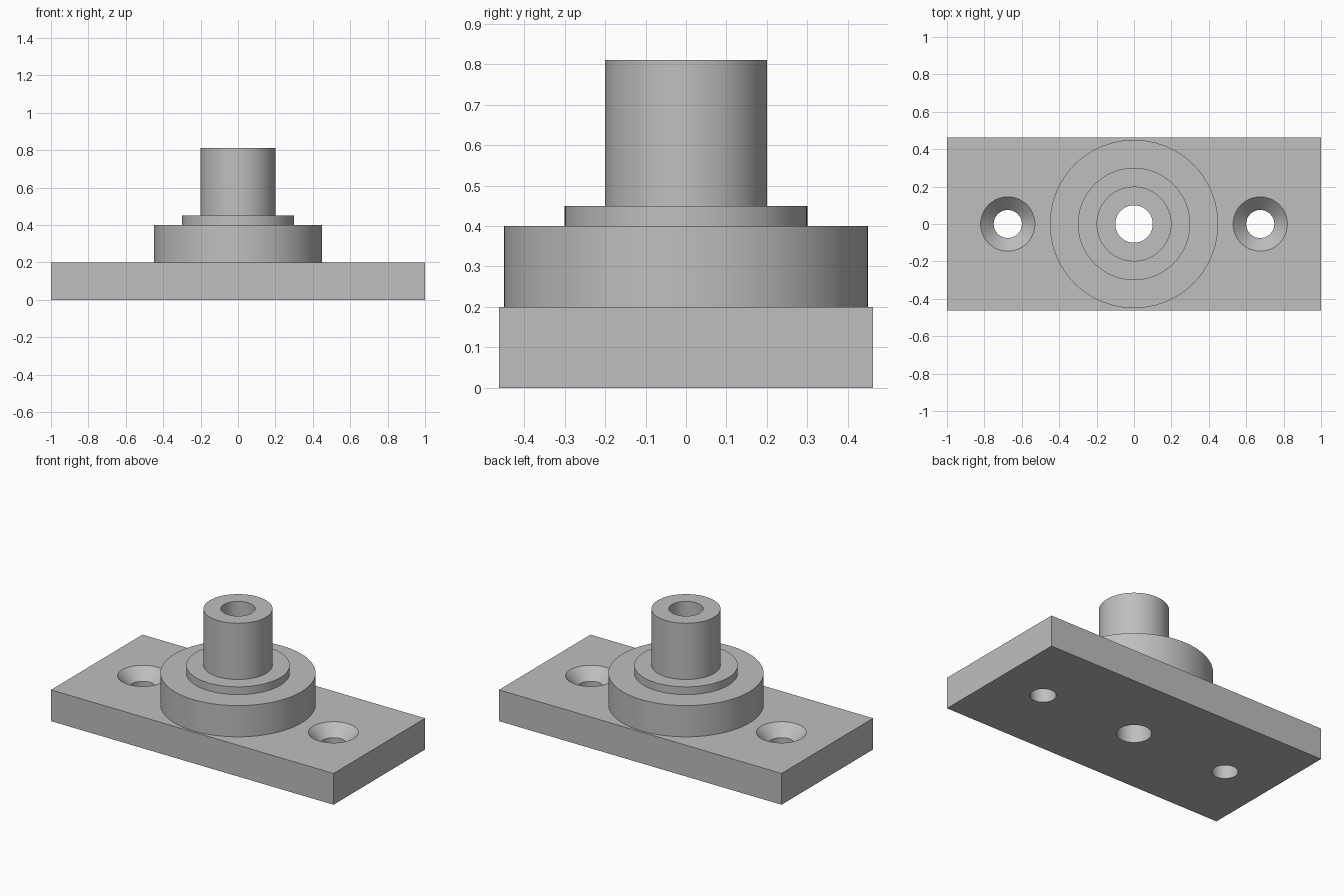
import bpy, bmesh, math
from mathutils import Matrix

cube = bpy.data.objects.get("Cube")
if cube:
    bpy.data.objects.remove(cube, do_unlink=True)

# Single plain metal colour
metal = bpy.data.materials.new("grey metal")
metal.use_nodes = True
COLOUR = (0.52, 0.52, 0.52, 1.0)
metal.diffuse_color = COLOUR
metal.node_tree.nodes["Principled BSDF"].inputs["Base Color"].default_value = COLOUR

PLATE_W, PLATE_D, PLATE_H = 2.0, 0.925, 0.2
SCREW_X = 0.675
SEGMENTS = 96


def add_object(name, bm):
    mesh = bpy.data.meshes.new(name)
    bmesh.ops.recalc_face_normals(bm, faces=bm.faces)
    bm.to_mesh(mesh)
    bm.free()
    mesh.materials.append(metal)
    obj = bpy.data.objects.new(name, mesh)
    bpy.context.collection.objects.link(obj)
    return obj


def turned_solid(name, profile, x=0.0):
    """Closed solid turned around a vertical axis from (radius, height) points."""
    bm = bmesh.new()
    rings = []
    for r, z in profile:
        rings.append([bm.verts.new((x + r * math.cos(a), r * math.sin(a), z))
                      for a in (math.tau * i / SEGMENTS for i in range(SEGMENTS))])
    for low, high in zip(rings, rings[1:]):
        for i in range(SEGMENTS):
            j = (i + 1) % SEGMENTS
            bm.faces.new((low[i], low[j], high[j], high[i]))
    bm.faces.new(rings[0][::-1])
    bm.faces.new(rings[-1])
    return add_object(name, bm)


def combine(target, tool, operation):
    """Apply a boolean and discard the tool."""
    mod = target.modifiers.new(operation.title(), 'BOOLEAN')
    mod.operation, mod.solver, mod.object = operation, 'EXACT', tool
    bpy.context.view_layer.objects.active = target
    bpy.ops.object.modifier_apply(modifier=mod.name)
    bpy.data.objects.remove(tool, do_unlink=True)


# Rectangular mounting plate
bm = bmesh.new()
bmesh.ops.create_cube(bm, size=1.0, matrix=Matrix.Translation((0, 0, PLATE_H / 2))
                      @ Matrix.Diagonal((PLATE_W, PLATE_D, PLATE_H, 1)))
flange = add_object("flanged_spigot_plate", bm)

# Stepped boss: wide collar, thin shoulder and tall spigot, rooted in the plate
boss = turned_solid("stepped_boss", [(0.45, 0.1), (0.45, 0.4), (0.3, 0.4),
                                     (0.3, 0.45), (0.2, 0.45), (0.2, 0.81)])
combine(flange, boss, 'UNION')

# Bore through the whole height
combine(flange, turned_solid("bore_cutter", [(0.1, -0.1), (0.1, 0.95)]), 'DIFFERENCE')

# Countersunk screw holes, one on each side
for side in (-1, 1):
    cutter = turned_solid("screw_hole_cutter",
                          [(0.075, -0.1), (0.075, 0.13), (0.145, PLATE_H), (0.145, 0.3)],
                          side * SCREW_X)
    combine(flange, cutter, 'DIFFERENCE')

# Smooth round walls with crisp edges
bpy.ops.object.select_all(action='DESELECT')
flange.select_set(True)
bpy.context.view_layer.objects.active = flange
bpy.ops.object.shade_smooth_by_angle(angle=math.radians(30))
